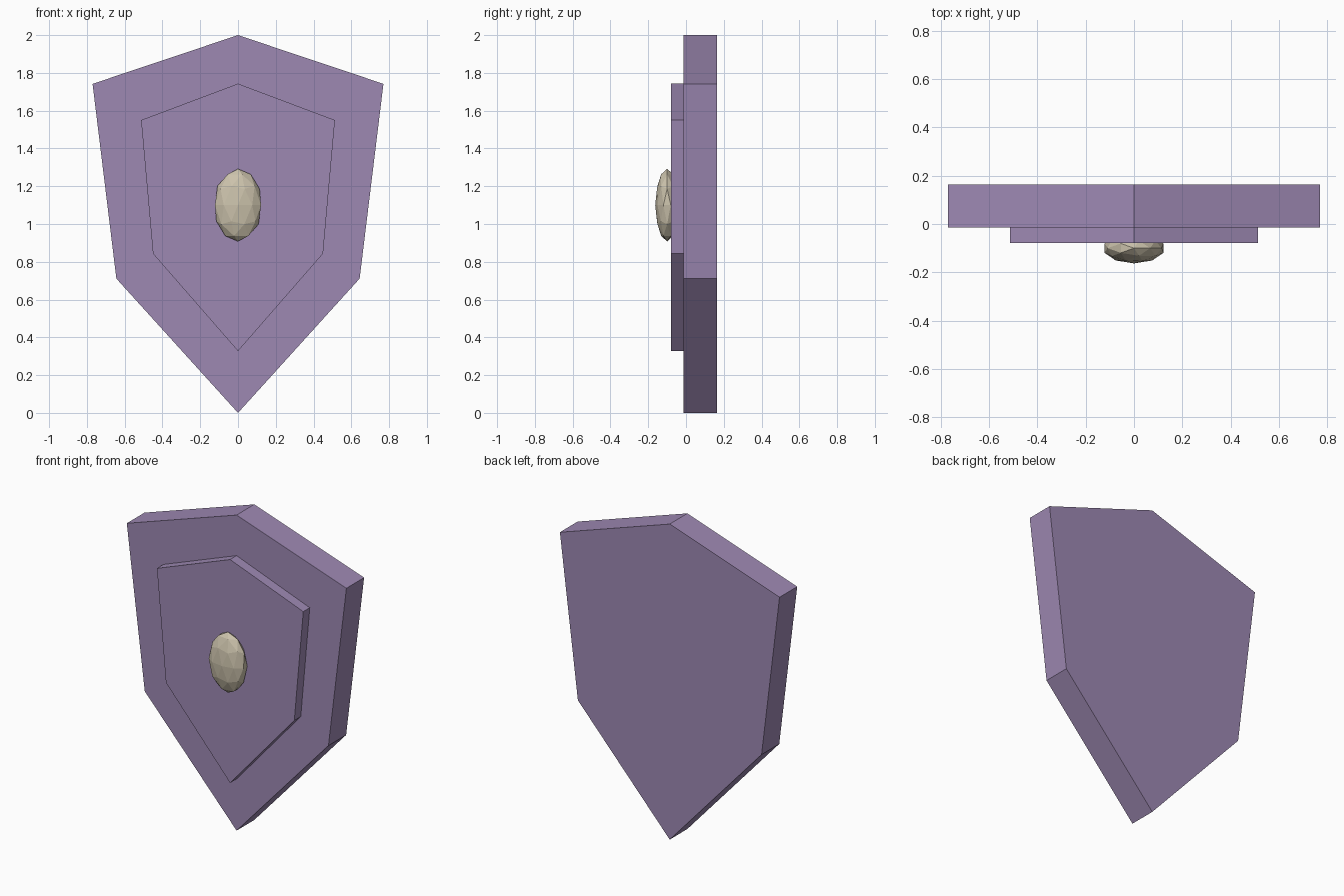
import bpy, bmesh
from mathutils import Matrix

if "Cube" in bpy.data.objects:
    bpy.data.objects.remove(bpy.data.objects["Cube"])


def material(name, rgb):
    mat = bpy.data.materials.new(name)
    mat.diffuse_color = (*rgb, 1)
    mat.use_nodes = True
    mat.node_tree.nodes["Principled BSDF"].inputs["Base Color"].default_value = mat.diffuse_color
    return mat


def add_object(name, bm, mat):
    bmesh.ops.recalc_face_normals(bm, faces=bm.faces)
    mesh = bpy.data.meshes.new(name)
    bm.to_mesh(mesh)
    bm.free()
    mesh.materials.append(mat)
    obj = bpy.data.objects.new(name, mesh)
    bpy.context.collection.objects.link(obj)
    return obj


def shield_plate(name, half, y_front, y_back, mat):
    """Extrude a mirrored half outline (top to bottom, x >= 0) along y."""
    outline = half + [(-x, z) for x, z in reversed(half[1:-1])]
    bm = bmesh.new()
    face = bm.faces.new([bm.verts.new((x, y_front, z)) for x, z in outline])
    ext = bmesh.ops.extrude_face_region(bm, geom=[face], use_keep_orig=True)
    verts = [v for v in ext["geom"] if isinstance(v, bmesh.types.BMVert)]
    bmesh.ops.translate(bm, verts=verts, vec=(0, y_back - y_front, 0))
    return add_object(name, bm, mat)


purple = material("purple", (0.34, 0.25, 0.45))
bone = material("bone", (0.60, 0.54, 0.41))

# Main body and raised front panel
shield_plate("shield_body", [(0, 2), (0.77, 1.742), (0.644, 0.711), (0, 0)],
             -0.014, 0.163, purple)
shield_plate("raised_panel", [(0, 1.743), (0.513, 1.55), (0.45, 0.843), (0, 0.327)],
             -0.079, -0.013, purple)

# Faceted oval boss half sunk into the panel
bm = bmesh.new()
bmesh.ops.create_icosphere(bm, subdivisions=2, radius=1)
bm.transform(Matrix.Translation((0, -0.1, 1.1)) @ Matrix.Diagonal((0.128, 0.063, 0.192, 1)))
add_object("boss", bm, bone)
